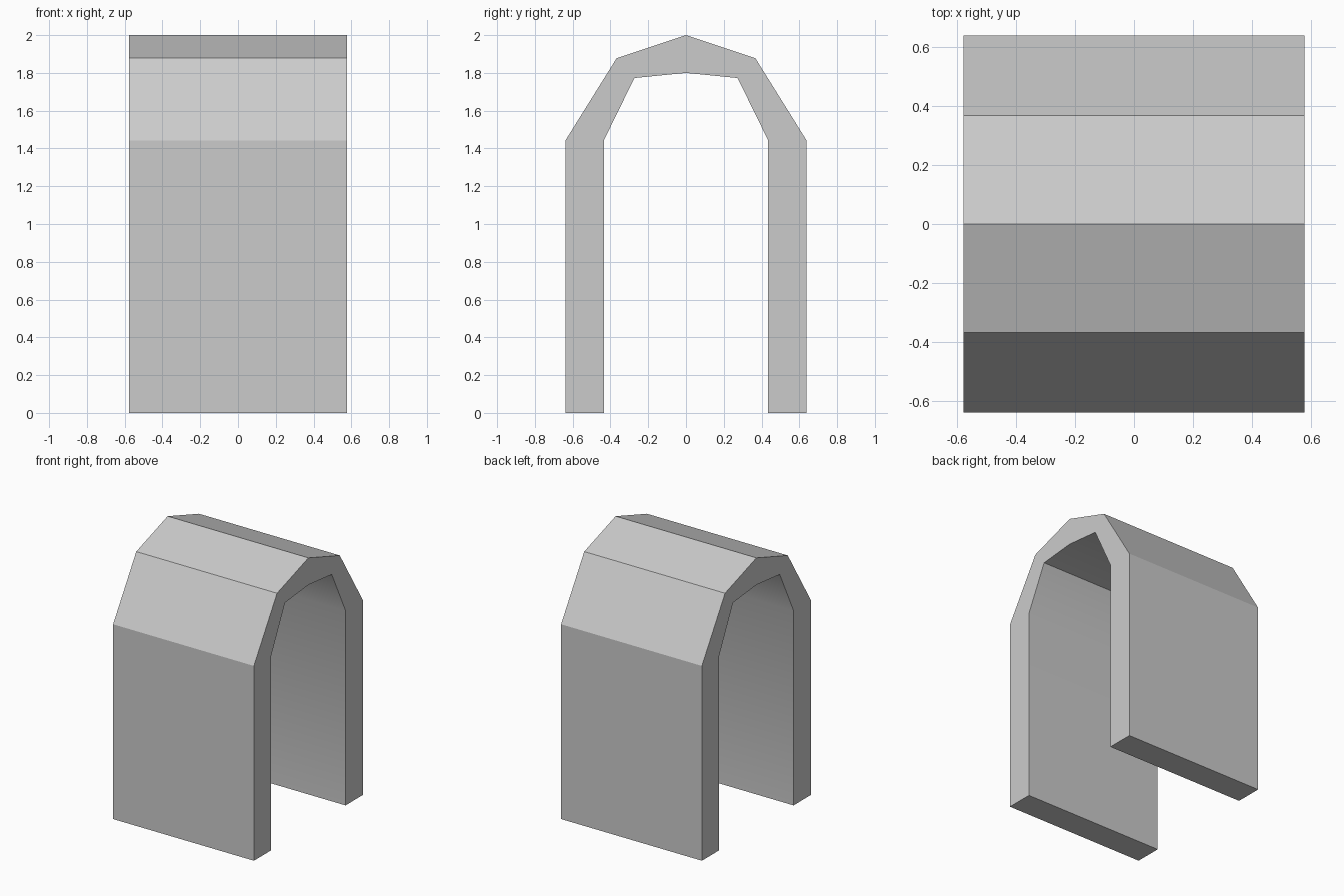
import bpy, bmesh, math

if "Cube" in bpy.data.objects:
    bpy.data.objects.remove(bpy.data.objects["Cube"])

HALF_LEN = 0.577

# Half profile (y, z): outside from foot to ridge, inside from foot to crown
outer = [(0.638, 0), (0.638, 1.443), (0.367, 1.878), (0, 2.0)]
inner = [(0.435, 0), (0.435, 1.443), (0.273, 1.773), (0, 1.80)]


def mirrored(half):
    return half + [(-y, z) for y, z in reversed(half[:-1])]


# Arch: strips of quads between outer and inner lines, extruded along x
bm = bmesh.new()
out_v = [bm.verts.new((-HALF_LEN, y, z)) for y, z in mirrored(outer)]
in_v = [bm.verts.new((-HALF_LEN, y, z)) for y, z in mirrored(inner)]
strip = [bm.faces.new((out_v[i], out_v[i + 1], in_v[i + 1], in_v[i]))
         for i in range(len(out_v) - 1)]
ext = bmesh.ops.extrude_face_region(bm, geom=strip, use_keep_orig=True)
bmesh.ops.translate(bm, vec=(2 * HALF_LEN, 0, 0),
                    verts=[g for g in ext["geom"] if isinstance(g, bmesh.types.BMVert)])
bmesh.ops.recalc_face_normals(bm, faces=bm.faces)

mesh = bpy.data.meshes.new("arch_tunnel")
bm.to_mesh(mesh)
bm.free()
arch = bpy.data.objects.new("arch_tunnel", mesh)
bpy.context.collection.objects.link(arch)

# Soften only the shallow bends inside
bpy.context.view_layer.objects.active = arch
arch.select_set(True)
bpy.ops.object.shade_smooth_by_angle(angle=math.radians(30))
